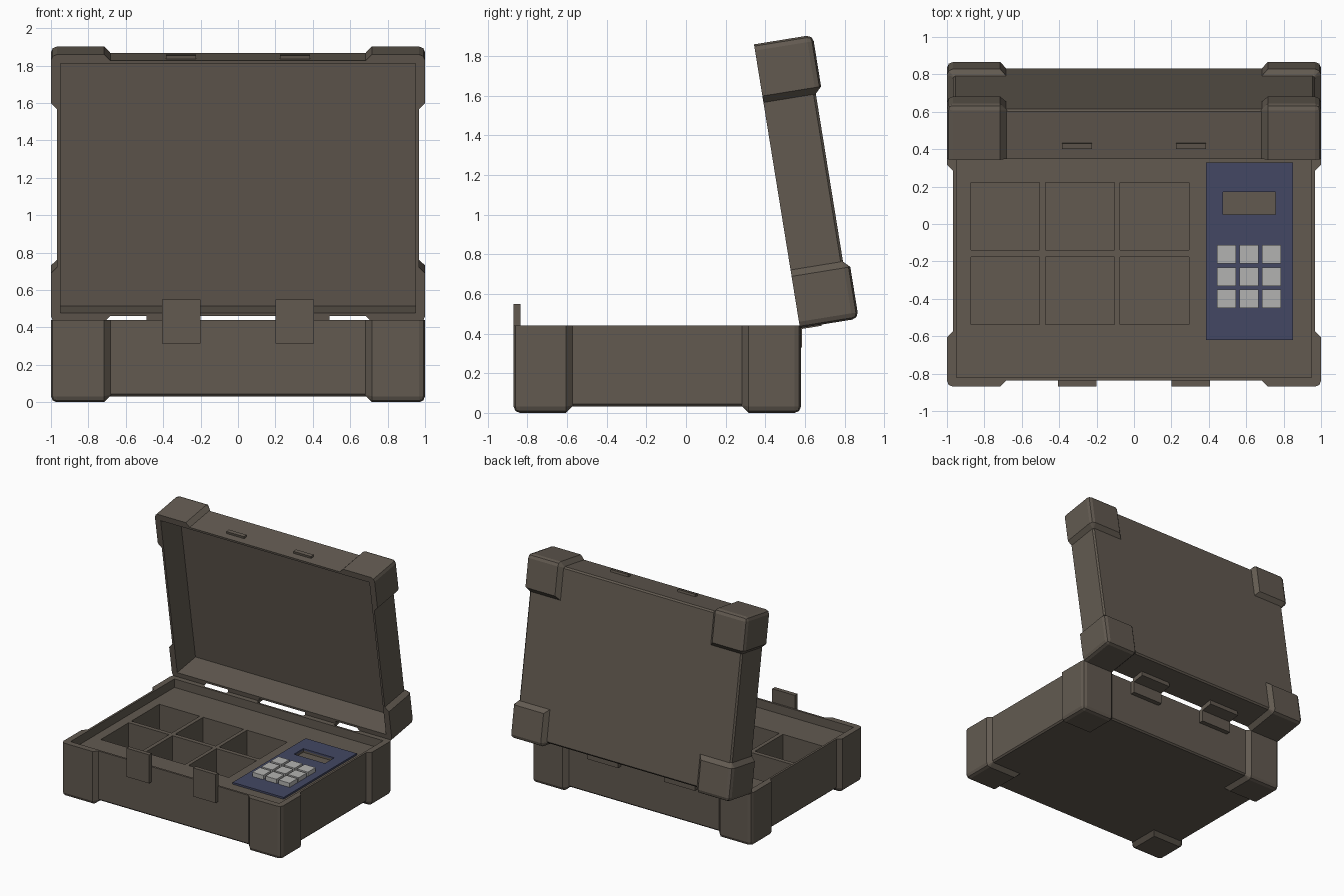
import bpy, bmesh, math
from mathutils import Matrix, Vector

if "Cube" in bpy.data.objects:
    bpy.data.objects.remove(bpy.data.objects["Cube"])


def material(name, rgb):
    m = bpy.data.materials.new(name)
    m.diffuse_color = (*rgb, 1)
    m.use_nodes = True
    m.node_tree.nodes["Principled BSDF"].inputs["Base Color"].default_value = m.diffuse_color
    return m


BROWN = material("olive brown", (0.122, 0.102, 0.081))
BLUE = material("slate blue", (0.056, 0.064, 0.125))
GREY = material("light grey", (0.45, 0.45, 0.44))

YC = -0.145                      # middle of the case in depth
BASE_H, LID_H = 0.44, 0.30
# Lid is built closed, then swung open about the hinge line
OPEN = (Matrix.Translation((0, 0.575, 0.428))
        @ Matrix.Rotation(math.radians(-80.8), 4, 'X')
        @ Matrix.Translation((0, -0.58, -0.44)))


def add_box(bm, x0, x1, y0, y1, z0, z1):
    m = (Matrix.Translation(((x0 + x1) / 2, (y0 + y1) / 2, (z0 + z1) / 2))
         @ Matrix.Diagonal((x1 - x0, y1 - y0, z1 - z0, 1)))
    return bmesh.ops.create_cube(bm, size=1, matrix=m)['verts']


def finish(bm, name, mat, matrix=None):
    if matrix:
        bm.transform(matrix)
    bmesh.ops.recalc_face_normals(bm, faces=bm.faces[:])
    me = bpy.data.meshes.new(name)
    bm.to_mesh(me)
    bm.free()
    me.materials.append(mat)
    ob = bpy.data.objects.new(name, me)
    bpy.context.collection.objects.link(ob)
    return ob


def boxes(name, mat, dims, matrix=None):
    bm = bmesh.new()
    for d in dims:
        add_box(bm, *d)
    return finish(bm, name, mat, matrix)


def cut(ob, *groups):
    """Subtract each group of boxes and bake the result."""
    cutters = []
    for g in groups:
        c = boxes("cutter", ob.data.materials[0], g)
        c.hide_render = True
        mod = ob.modifiers.new("cut", 'BOOLEAN')
        mod.operation, mod.solver, mod.object = 'DIFFERENCE', 'EXACT', c
        cutters.append(c)
    bpy.context.view_layer.update()
    dg = bpy.context.evaluated_depsgraph_get()
    me = bpy.data.meshes.new_from_object(ob.evaluated_get(dg))
    ob.modifiers.clear()
    ob.data = me
    for c in cutters:
        bpy.data.objects.remove(c)


def body(name, h, place):
    # Plain box, outer face at z = 0.03, rim at z = h
    bm = bmesh.new()
    add_box(bm, -0.967, 0.967, -0.692, 0.692, 0.032, h)
    low = [e for e in bm.edges if any(v.co.z < 0.1 for v in e.verts)]
    bmesh.ops.bevel(bm, geom=low, offset=0.012, segments=1, affect='EDGES')
    return finish(bm, name, BROWN, place)


def guards(name, h, place):
    # One corner block: rounded outside edges, chamfered ends, mirrored to four
    bm = bmesh.new()
    for sx in (1, -1):
        for sy in (1, -1):
            part = bmesh.new()
            xi, yi = 0.68, -0.425
            add_box(part, xi, 1, -0.725, yi, 0, h)

            def on(e, axis, val):
                return all(abs(v.co[axis] - val) < 1e-4 for v in e.verts)
            outer = [e for e in part.edges
                     if sum((on(e, 0, 1), on(e, 1, -0.725), on(e, 2, 0))) == 2]
            bmesh.ops.bevel(part, geom=outer, offset=0.032, segments=2,
                            profile=0.5, affect='EDGES')
            ends = [e for e in part.edges if not on(e, 2, h)
                    and on(e, 0, xi) != on(e, 1, yi)]
            bmesh.ops.bevel(part, geom=ends, offset=0.036, segments=1, affect='EDGES')
            part.transform(Matrix.Diagonal((sx, sy, 1, 1)))
            me = bpy.data.meshes.new("tmp")
            bmesh.ops.recalc_face_normals(part, faces=part.faces[:])
            part.to_mesh(me)
            part.free()
            bm.from_mesh(me)
            bpy.data.meshes.remove(me)
    return finish(bm, name, BROWN, place)


# Base: shallow recess, six compartments and a display pocket
base_place = Matrix.Translation((0, YC, 0))
TRAY = 0.37
recess = [(-0.95, 0.95, YC - 0.675, YC + 0.675, TRAY, 0.6)]
pockets = [(x, x + 0.367, y, y + 0.362, 0.07, 0.5)
           for x in (-0.872, -0.472, -0.074) for y in (-0.538, -0.14)]
display = (0.475, 0.757, 0.05, 0.17, TRAY - 0.015, 0.5)
cut(body("base_body", BASE_H, base_place), recess, pockets + [display])
cut(guards("base_corner_guards", BASE_H, base_place), recess)

# Lid: hollow shell, built upside down above the base, then opened
lid_place = Matrix.Translation((0, YC, BASE_H + LID_H)) @ Matrix.Diagonal((1, 1, -1, 1))
hollow = [(-0.95, 0.95, YC - 0.675, YC + 0.675, 0.3, BASE_H + 0.24)]
for ob in (body("lid_body", LID_H, lid_place),
           guards("lid_corner_guards", LID_H, lid_place)):
    cut(ob, hollow)
    ob.data.transform(OPEN)

# Control panel with display window and keys
panel = boxes("control_panel", BLUE, [(0.385, 0.85, -0.62, 0.33, TRAY - 0.002, 0.385)])
cut(panel, [display])
boxes("keypad_keys", GREY,
      [(x, x + 0.1, y, y + 0.1, 0.38, 0.42)
       for x in (0.445, 0.565, 0.685) for y in (-0.45, -0.332, -0.212)])

# Front latches, lid catches and rear hinge leaves, one on each side
for side, s in (("left", -1), ("right", 1)):
    def span(a, b):
        return tuple(sorted((s * a, s * b)))
    boxes("latch_" + side, BROWN, [(*span(0.2, 0.406), -0.87, -0.835, 0.315, 0.55)])
    boxes("lid_catch_" + side, BROWN,
          [(*span(0.225, 0.385), -0.855, -0.83, 0.495, 0.525)], OPEN)
    boxes("hinge_base_leaf_" + side, BROWN,
          [(*span(0.21, 0.49), 0.54, 0.586, 0.33, 0.44)])
    boxes("hinge_lid_leaf_" + side, BROWN,
          [(*span(0.21, 0.49), 0.54, 0.586, 0.44, 0.55)], OPEN)
